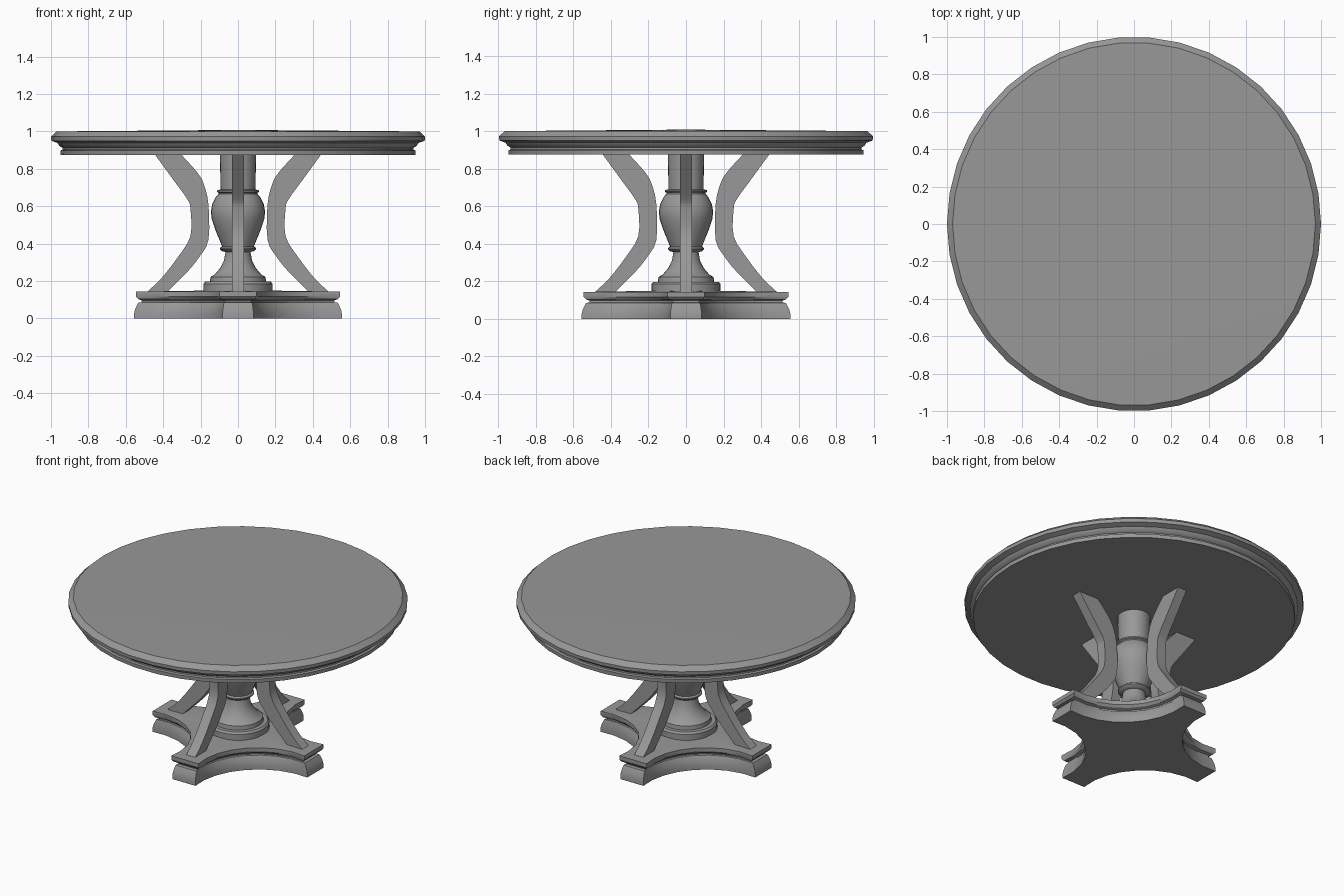
import bpy, bmesh, math
from mathutils import Vector, Matrix

if "Cube" in bpy.data.objects:
    bpy.data.objects.remove(bpy.data.objects["Cube"])

grey = bpy.data.materials.new("dark_grey")
grey.diffuse_color = (0.315, 0.315, 0.315, 1)
grey.use_nodes = True
grey.node_tree.nodes["Principled BSDF"].inputs["Base Color"].default_value = grey.diffuse_color


def finish(name, bm, angle=30):
    bmesh.ops.recalc_face_normals(bm, faces=bm.faces[:])
    me = bpy.data.meshes.new(name)
    bm.to_mesh(me)
    bm.free()
    me.materials.append(grey)
    ob = bpy.data.objects.new(name, me)
    bpy.context.collection.objects.link(ob)
    bpy.ops.object.select_all(action='DESELECT')
    ob.select_set(True)
    bpy.context.view_layer.objects.active = ob
    bpy.ops.object.shade_smooth_by_angle(angle=math.radians(angle))
    return ob


def loft(name, rings, z_bottom, z_top):
    """Skin stacked rings (bottom to top), closing both ends with a centre fan."""
    bm = bmesh.new()
    loops = [[bm.verts.new(p) for p in ring] for ring in rings]
    n = len(loops[0])
    for a, b in zip(loops, loops[1:]):
        for i in range(n):
            j = (i + 1) % n
            bm.faces.new((a[i], a[j], b[j], b[i]))
    for ring, z in ((loops[0], z_bottom), (loops[-1], z_top)):
        c = bm.verts.new((0, 0, z))
        for i in range(n):
            bm.faces.new((ring[i], ring[(i + 1) % n], c))
    return finish(name, bm)


def circle(r, z, n):
    return [(r * math.cos(math.tau * i / n), r * math.sin(math.tau * i / n), z)
            for i in range(n)]


def cross(reach, half, waist, z, steps=8):
    """Four-armed outline with concave arcs between flat arm ends."""
    s = math.sqrt(0.5)
    u, v = (reach + half) * s, (reach - half) * s   # arm corner, diagonal axes
    c = (u * u + v * v - waist * waist) / (2 * (u - waist))
    r = c - waist
    half_angle = math.atan2(v, c - u)
    pts = []
    for k in range(4):
        for i in range(steps + 1):
            t = -half_angle + 2 * half_angle * i / steps
            p = Vector((c - r * math.cos(t), r * math.sin(t), z))
            pts.append(Matrix.Rotation(math.pi / 4 + k * math.pi / 2, 3, 'Z') @ p)
    return pts


def smooth_path(pts, steps=3):
    """Catmull-Rom curve through 2D points."""
    v = [Vector(p) for p in pts]
    v = [2 * v[0] - v[1]] + v + [2 * v[-1] - v[-2]]
    out = []
    for a, b, c, d in zip(v, v[1:], v[2:], v[3:]):
        for i in range(steps):
            t = i / steps
            out.append(0.5 * (2 * b + (c - a) * t + (2 * a - 5 * b + 4 * c - d) * t ** 2
                              + (3 * b - a - 3 * c + d) * t ** 3))
    return out + [v[-2]]


# Round top with moulded rim and apron
top_profile = [(0.948, 0.874), (0.95, 0.898), (0.937, 0.902), (0.937, 0.912),
               (0.955, 0.922), (0.965, 0.938), (0.998, 0.95),
               (1.0, 0.972), (0.97, 1.0)]
loft("table_top", [circle(r, z, 38) for r, z in top_profile], 0.874, 1.008)

# Turned centre column
column_profile = [(0.185, 0.145), (0.185, 0.185), (0.175, 0.197), (0.15, 0.197),
                  (0.147, 0.222), (0.125, 0.235), (0.095, 0.27), (0.075, 0.31),
                  (0.067, 0.355), (0.085, 0.36), (0.095, 0.37), (0.095, 0.378),
                  (0.085, 0.385), (0.095, 0.41), (0.12, 0.47), (0.14, 0.53),
                  (0.145, 0.57), (0.138, 0.61), (0.118, 0.65), (0.105, 0.665),
                  (0.105, 0.672), (0.112, 0.677), (0.112, 0.685), (0.093, 0.69),
                  (0.097, 0.88)]
loft("centre_column", [circle(r, z, 28) for r, z in column_profile], 0.145, 0.88)

# Cross-shaped plinth: flared foot, groove, upper slab (reach, half width, waist, z)
base_profile = [(0.556, 0.083, 0.285, 0.0), (0.556, 0.083, 0.285, 0.025),
                (0.55, 0.081, 0.28, 0.05), (0.538, 0.077, 0.27, 0.075),
                (0.533, 0.075, 0.265, 0.084), (0.515, 0.07, 0.255, 0.087),
                (0.515, 0.07, 0.255, 0.097), (0.533, 0.09, 0.275, 0.103),
                (0.545, 0.098, 0.288, 0.117), (0.545, 0.098, 0.288, 0.143)]
loft("base_plinth", [cross(*row) for row in base_profile], 0.0, 0.152)

# Curved brackets, one per arm: matching outer and inner edge points (radius, z)
outer = [(0.447, 0.88), (0.34, 0.733), (0.27, 0.636), (0.254, 0.583),
         (0.254, 0.44), (0.323, 0.326), (0.41, 0.214), (0.486, 0.142)]
inner = [(0.307, 0.88), (0.222, 0.786), (0.184, 0.722), (0.158, 0.61),
         (0.158, 0.42), (0.206, 0.33), (0.27, 0.25), (0.377, 0.142)]
thick = 0.032
for k, side in enumerate(("right", "back", "left", "front")):
    bm = bmesh.new()
    sections = []
    for (ro, zo), (ri, zi) in zip(smooth_path(outer), smooth_path(inner)):
        sections.append([bm.verts.new(p) for p in
                         ((ro, -thick, zo), (ro, thick, zo),
                          (ri, thick, zi), (ri, -thick, zi))])
    for a, b in zip(sections, sections[1:]):
        for i in range(4):
            j = (i + 1) % 4
            bm.faces.new((a[i], a[j], b[j], b[i]))
    bm.faces.new(sections[0])
    bm.faces.new(sections[-1])
    bm.transform(Matrix.Rotation(k * math.pi / 2, 4, 'Z'))
    finish(side + "_bracket", bm)
